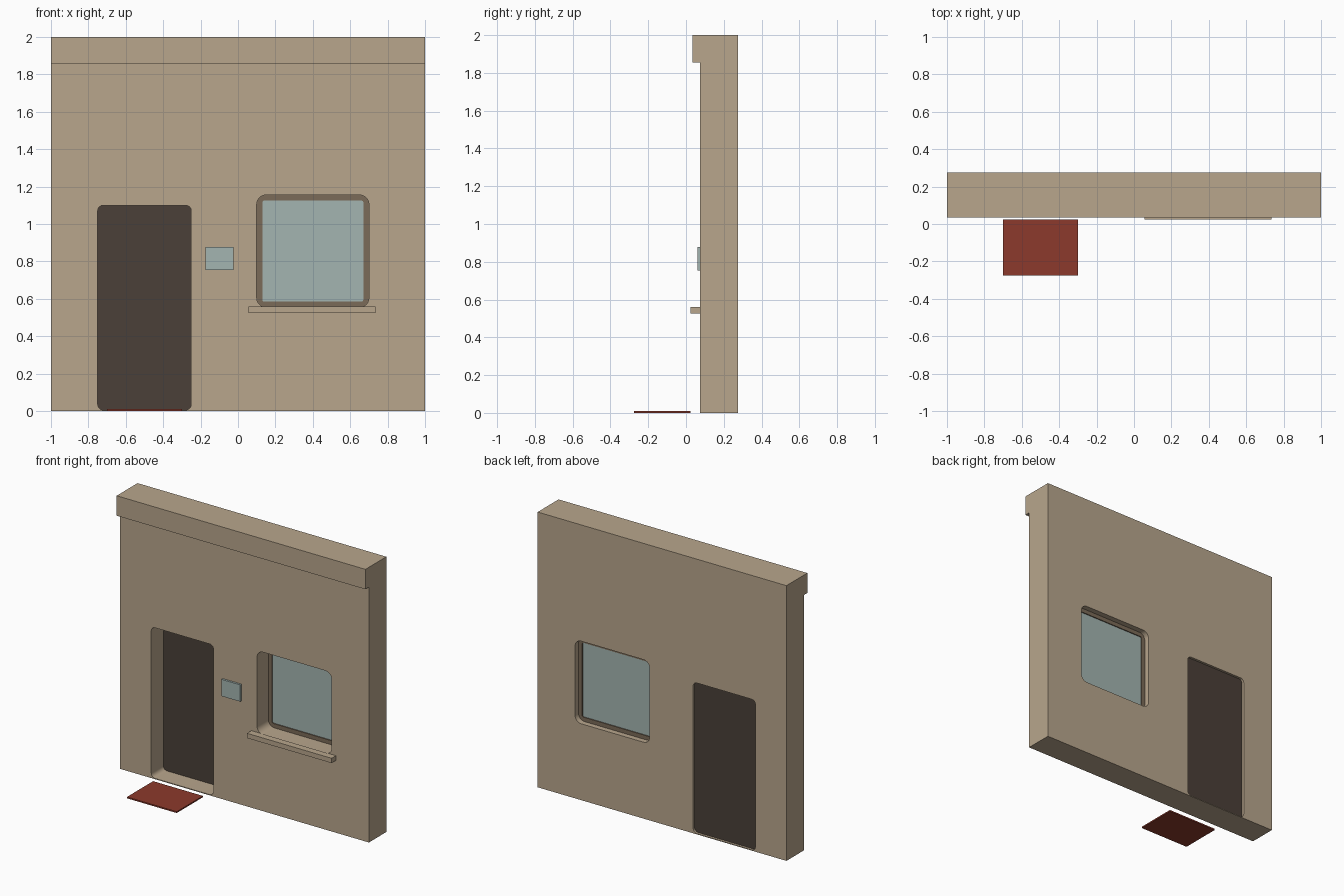
import bpy
import bmesh
from math import sin, cos, pi, radians

old = bpy.data.objects.get("Cube")
if old:
    bpy.data.objects.remove(old, do_unlink=True)


def material(name, rgb):
    mat = bpy.data.materials.new(name)
    mat.use_nodes = True
    mat.diffuse_color = (*rgb, 1)
    mat.node_tree.nodes["Principled BSDF"].inputs["Base Color"].default_value = (*rgb, 1)
    return mat


plaster = material("sand plaster", (0.48, 0.38, 0.265))
trim = material("brown trim", (0.198, 0.147, 0.098))
dark_wood = material("dark wood", (0.069, 0.051, 0.04))
glass_blue = material("pale glass", (0.37, 0.46, 0.44))
red = material("red mat", (0.263, 0.042, 0.025))


def finish(name, bm, mat):
    bmesh.ops.recalc_face_normals(bm, faces=bm.faces)
    mesh = bpy.data.meshes.new(name)
    bm.to_mesh(mesh)
    bm.free()
    mesh.materials.append(mat)
    obj = bpy.data.objects.new(name, mesh)
    bpy.context.collection.objects.link(obj)
    return obj


def rounded_outline(x, z, r, steps=6):
    """Points of a rounded rectangle in the wall plane."""
    if r == 0:
        return [(x[1], z[1]), (x[0], z[1]), (x[0], z[0]), (x[1], z[0])]
    centres = [(x[1] - r, z[1] - r), (x[0] + r, z[1] - r),
               (x[0] + r, z[0] + r), (x[1] - r, z[0] + r)]
    return [(cx + r * cos(a), cz + r * sin(a))
            for q, (cx, cz) in enumerate(centres)
            for a in [(q + i / steps) * pi / 2 for i in range(steps + 1)]]


def slab(name, x, y, z, mat, r=0):
    """Rectangle with optional round corners, extruded through the wall depth."""
    bm = bmesh.new()
    pts = rounded_outline(x, z, r)
    front, back = [[bm.verts.new((px, d, pz)) for px, pz in pts] for d in y]
    bm.faces.new(front)
    bm.faces.new(back)
    for i in range(len(pts)):
        j = (i + 1) % len(pts)
        bm.faces.new((front[i], front[j], back[j], back[i]))
    return finish(name, bm, mat)


def ring(name, outer, inner, y, mat):
    """Frame between two outlines with equal point counts."""
    bm = bmesh.new()
    loops = [[bm.verts.new((px, d, pz)) for px, pz in pts]
             for pts, d in ((outer, y[0]), (inner, y[0]), (inner, y[1]), (outer, y[1]))]
    for k in range(4):
        a, b = loops[k], loops[(k + 1) % 4]
        for i in range(len(a)):
            j = (i + 1) % len(a)
            bm.faces.new((a[i], a[j], b[j], b[i]))
    return finish(name, bm, mat)


# Wall with its overhanging parapet, one side profile swept across the width
profile = [(0.075, 0), (0.275, 0), (0.275, 2), (0.035, 2), (0.035, 1.855), (0.075, 1.855)]
bm = bmesh.new()
face = bm.faces.new([bm.verts.new((-1, y, z)) for y, z in profile])
swept = bmesh.ops.extrude_face_region(bm, geom=[face], use_keep_orig=True)
for v in swept["geom"]:
    if isinstance(v, bmesh.types.BMVert):
        v.co.x = 1
wall = finish("wall", bm, plaster)

# Door and window openings
door_x, door_z = (-0.75, -0.25), (0.006, 1.1)
win_x, win_z = (0.1, 0.7), (0.555, 1.155)
cutters = [slab("door_cutter", door_x, (0, 0.4), door_z, plaster, 0.03),
           slab("window_cutter", win_x, (0, 0.4), win_z, plaster, 0.05)]
for c in cutters:
    c.hide_render = True
    mod = wall.modifiers.new(c.name, "BOOLEAN")
    mod.operation = "DIFFERENCE"
    mod.solver = "EXACT"
    mod.object = c
graph = bpy.context.evaluated_depsgraph_get()
cut_mesh = bpy.data.meshes.new_from_object(wall.evaluated_get(graph))
wall.modifiers.clear()
wall.data = cut_mesh
for c in cutters:
    bpy.data.objects.remove(c, do_unlink=True)

# Door leaf set deep in its opening
door = slab("door", door_x, (0.215, 0.258), door_z, dark_wood, 0.03)

# Window frame, pane and sill
frame = ring("window_frame", rounded_outline(win_x, win_z, 0.05),
             rounded_outline((0.13, 0.67), (0.585, 1.125), 0.01), (0.205, 0.235), trim)
slab("window_pane", (0.128, 0.672), (0.212, 0.228), (0.583, 1.127), glass_blue)
slab("window_sill", (0.055, 0.735), (0.025, 0.075), (0.525, 0.56), plaster)

# Small wall plaque and doormat
slab("wall_plaque", (-0.175, -0.025), (0.06, 0.075), (0.755, 0.877), glass_blue)
slab("doormat", (-0.7, -0.3), (-0.275, 0.025), (0, 0.01), red)

# Smooth the rounded corners only
for obj in (wall, door, frame):
    bpy.ops.object.select_all(action="DESELECT")
    obj.select_set(True)
    bpy.context.view_layer.objects.active = obj
    bpy.ops.object.shade_smooth_by_angle(angle=radians(30))
